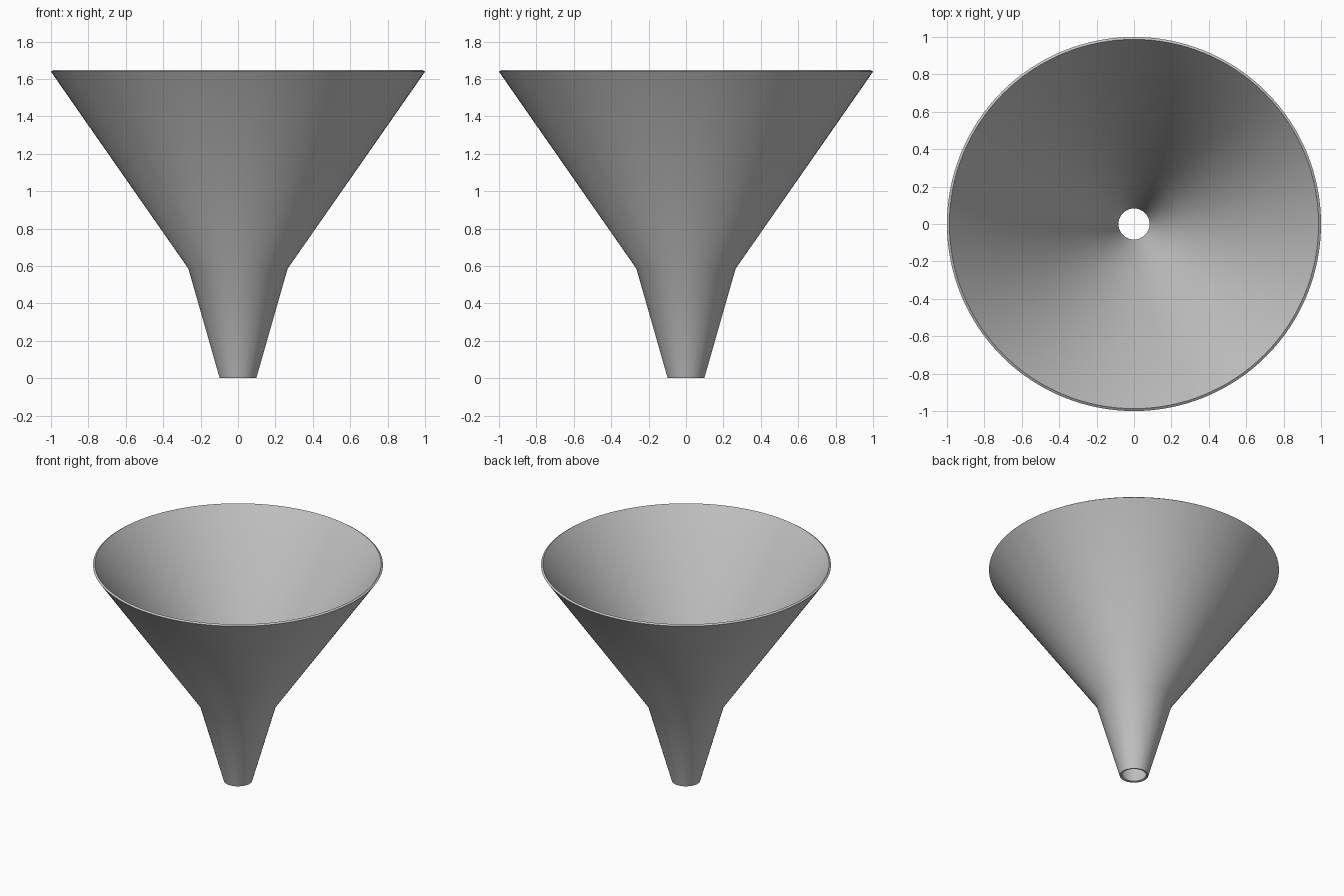
import bpy
import bmesh
import math

cube = bpy.data.objects.get("Cube")
if cube:
    bpy.data.objects.remove(cube, do_unlink=True)

SEGMENTS = 128

# Closed wall section (radius, height): up the outside, down the inside
OUTER = [(0.098, 0.0), (0.265, 0.585), (1.0, 1.639)]
INNER = [(0.987, 1.648), (0.25, 0.592), (0.083, 0.004)]


def make_material(name, colour):
    mat = bpy.data.materials.new(name)
    mat.use_nodes = True
    mat.diffuse_color = colour
    mat.node_tree.nodes["Principled BSDF"].inputs["Base Color"].default_value = colour
    return mat


def lathe(name, section, mat):
    """Revolve a closed section around the z axis."""
    bm = bmesh.new()
    rings = []
    for i in range(SEGMENTS):
        a = math.tau * i / SEGMENTS
        rings.append([bm.verts.new((r * math.cos(a), r * math.sin(a), z)) for r, z in section])
    n = len(section)
    for i, ring in enumerate(rings):
        nxt = rings[(i + 1) % SEGMENTS]
        for j in range(n):
            k = (j + 1) % n
            bm.faces.new((ring[j], nxt[j], nxt[k], ring[k]))
    bmesh.ops.recalc_face_normals(bm, faces=bm.faces[:])
    mesh = bpy.data.meshes.new(name)
    bm.to_mesh(mesh)
    bm.free()
    mesh.materials.append(mat)
    obj = bpy.data.objects.new(name, mesh)
    bpy.context.collection.objects.link(obj)
    return obj


# Thin funnel: wide bowl running into a tapered spout, open at both ends
funnel = lathe("funnel", OUTER + INNER, make_material("grey", (0.55, 0.55, 0.55, 1.0)))
bpy.ops.object.select_all(action="DESELECT")
funnel.select_set(True)
bpy.context.view_layer.objects.active = funnel
bpy.ops.object.shade_smooth_by_angle(angle=math.radians(30))
